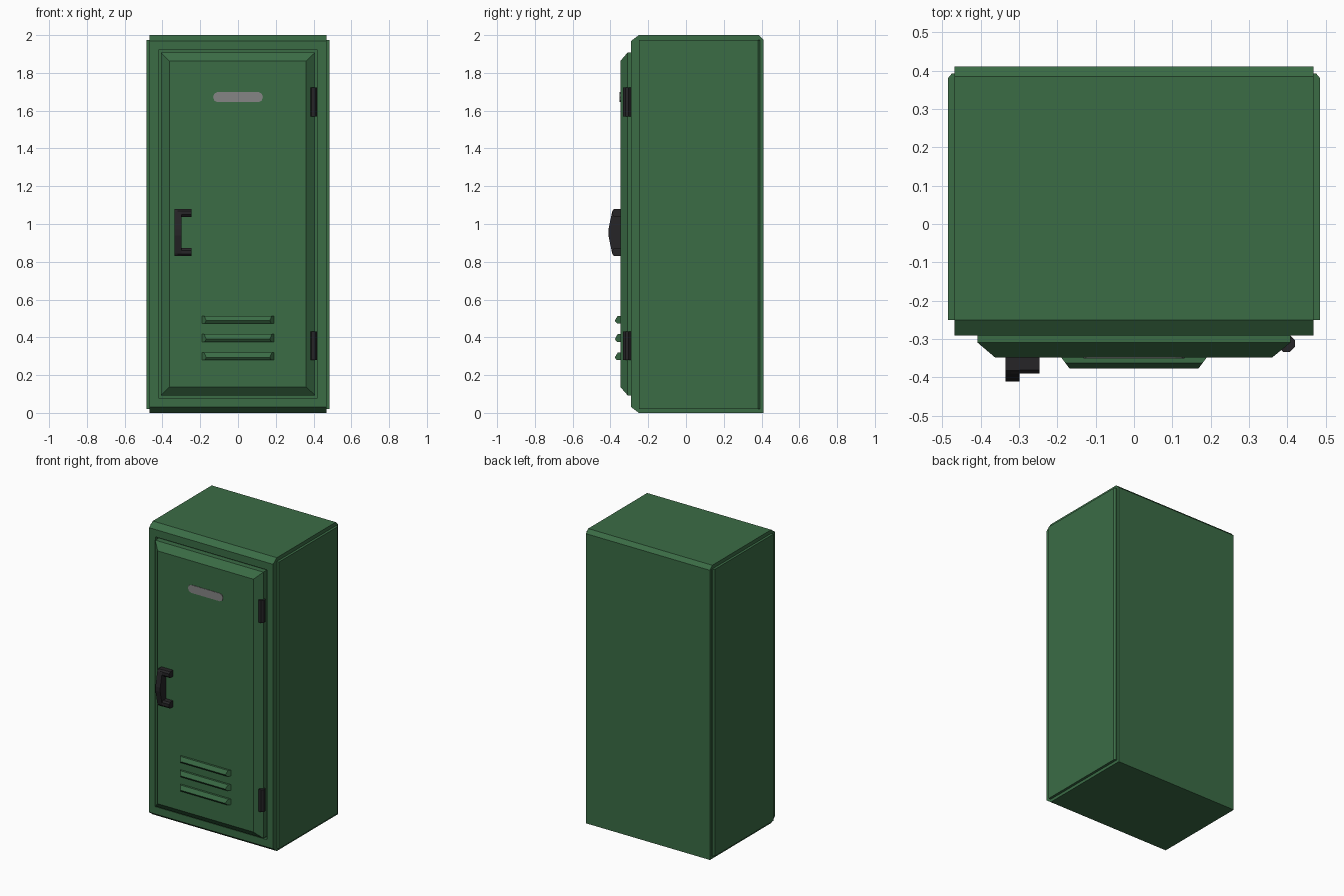
import bpy, bmesh, math
from mathutils import Vector

if "Cube" in bpy.data.objects:
    bpy.data.objects.remove(bpy.data.objects["Cube"])


def material(name, rgb):
    m = bpy.data.materials.new(name)
    m.diffuse_color = (*rgb, 1)
    m.use_nodes = True
    m.node_tree.nodes["Principled BSDF"].inputs["Base Color"].default_value = m.diffuse_color
    return m


GREEN = material("locker green", (0.043, 0.150, 0.060))
BLACK = material("hardware black", (0.019, 0.018, 0.020))
GREY = material("label grey", (0.235, 0.235, 0.235))


def finish(bm, name, mat):
    bmesh.ops.recalc_face_normals(bm, faces=bm.faces[:])
    me = bpy.data.meshes.new(name)
    bm.to_mesh(me)
    bm.free()
    me.materials.append(mat)
    ob = bpy.data.objects.new(name, me)
    bpy.context.collection.objects.link(ob)
    return ob


def loft(rings):
    """Closed solid through rings of equal point count."""
    bm = bmesh.new()
    vs = [[bm.verts.new(p) for p in r] for r in rings]
    n = len(vs[0])
    bm.faces.new(vs[0])
    bm.faces.new(vs[-1])
    for a, b in zip(vs, vs[1:]):
        for i in range(n):
            j = (i + 1) % n
            bm.faces.new((a[i], a[j], b[j], b[i]))
    bmesh.ops.recalc_face_normals(bm, faces=bm.faces[:])
    return bm


def side_profile(pts, x0, x1):
    return loft([[(x, y, z) for y, z in pts] for x in (x0, x1)])


def rect(x0, x1, z0, z1, y):
    return [(x0, y, z0), (x1, y, z0), (x1, y, z1), (x0, y, z1)]


# Cabinet: chamfered front and back edges, shallow pocket around the door
bm = side_profile([(-0.29, 0.03), (-0.25, 0), (0.41, 0), (0.41, 1.975),
                   (0.385, 2), (-0.25, 2), (-0.29, 1.97)], -0.468, 0.468)
front = min(bm.faces, key=lambda f: f.calc_center_median().y)
bmesh.ops.inset_region(bm, faces=[front], thickness=0.05)
for v in front.verts:
    v.co.x = math.copysign(0.42, v.co.x)
    v.co.z = 1.92 if v.co.z > 1 else 0.08
pocket = bmesh.ops.extrude_discrete_faces(bm, faces=[front])["faces"][0]
for v in pocket.verts:
    v.co.y += 0.02
finish(bm, "cabinet_body", GREEN)

# Raised side panels
for s, label in ((-1, "left"), (1, "right")):
    bm = loft([[(s * x, y, z) for x, y in ((0.46, -0.25), (0.485, -0.25),
                (0.485, 0.38), (0.475, 0.392), (0.46, 0.392))]
               for z in (0.02, 1.975)])
    finish(bm, label + "_side_panel", GREEN)

# Door with wide bevelled rim
finish(loft([rect(-0.408, 0.408, 0.093, 1.908, -0.271),
             rect(-0.408, 0.408, 0.093, 1.908, -0.309),
             rect(-0.362, 0.36, 0.138, 1.862, -0.348)]), "door", GREEN)

# Vent louvres
louvre = [(-0.345, 0.04), (-0.362, 0.04), (-0.377, 0.014), (-0.366, 0), (-0.345, 0)]
for i in range(3):
    z0 = 0.279 + 0.0975 * i
    rings = [[(s * (0.192 - 0.75 * (-0.345 - y)), y, z0 + z) for y, z in louvre]
             for s in (-1, 1)]
    finish(loft(rings), "vent_louvre_%d" % (i + 1), GREEN)

# Name label plate with rounded ends
pts = [(s * 0.108 + 0.024 * math.cos(a), 1.672 + 0.027 * math.sin(a))
       for s in (1, -1)
       for a in [(-math.pi / 2 + k * math.pi / 4) + (math.pi if s < 0 else 0)
                 for k in range(5)]]
finish(loft([[(x, y, z) for x, z in pts] for y in (-0.346, -0.351)]),
       "label_plate", GREY)

# Handle: bowed grip and two arms
finish(side_profile([(-0.345, 0.83), (-0.382, 0.83), (-0.391, 0.845), (-0.411, 0.94),
                     (-0.411, 0.97), (-0.391, 1.065), (-0.382, 1.08), (-0.345, 1.08)],
                    -0.335, -0.299), "handle_grip", BLACK)
for z, label in ((0.851, "lower"), (1.059, "upper")):
    arm = [(-0.345, z - 0.021), (-0.38, z - 0.021), (-0.39, z - 0.01),
           (-0.39, z + 0.01), (-0.38, z + 0.021), (-0.345, z + 0.021)]
    finish(side_profile(arm, -0.32, -0.246), label + "_handle_arm", BLACK)

# Hinge barrels
for z0, label in ((0.28, "lower"), (1.57, "upper")):
    ring = [(0.398 + 0.023 * math.cos(k * math.pi / 4 + math.pi / 8),
             -0.312 + 0.023 * math.sin(k * math.pi / 4 + math.pi / 8)) for k in range(8)]
    finish(loft([[(x, y, z) for x, y in ring] for z in (z0, z0 + 0.152)]),
           label + "_hinge", BLACK)
